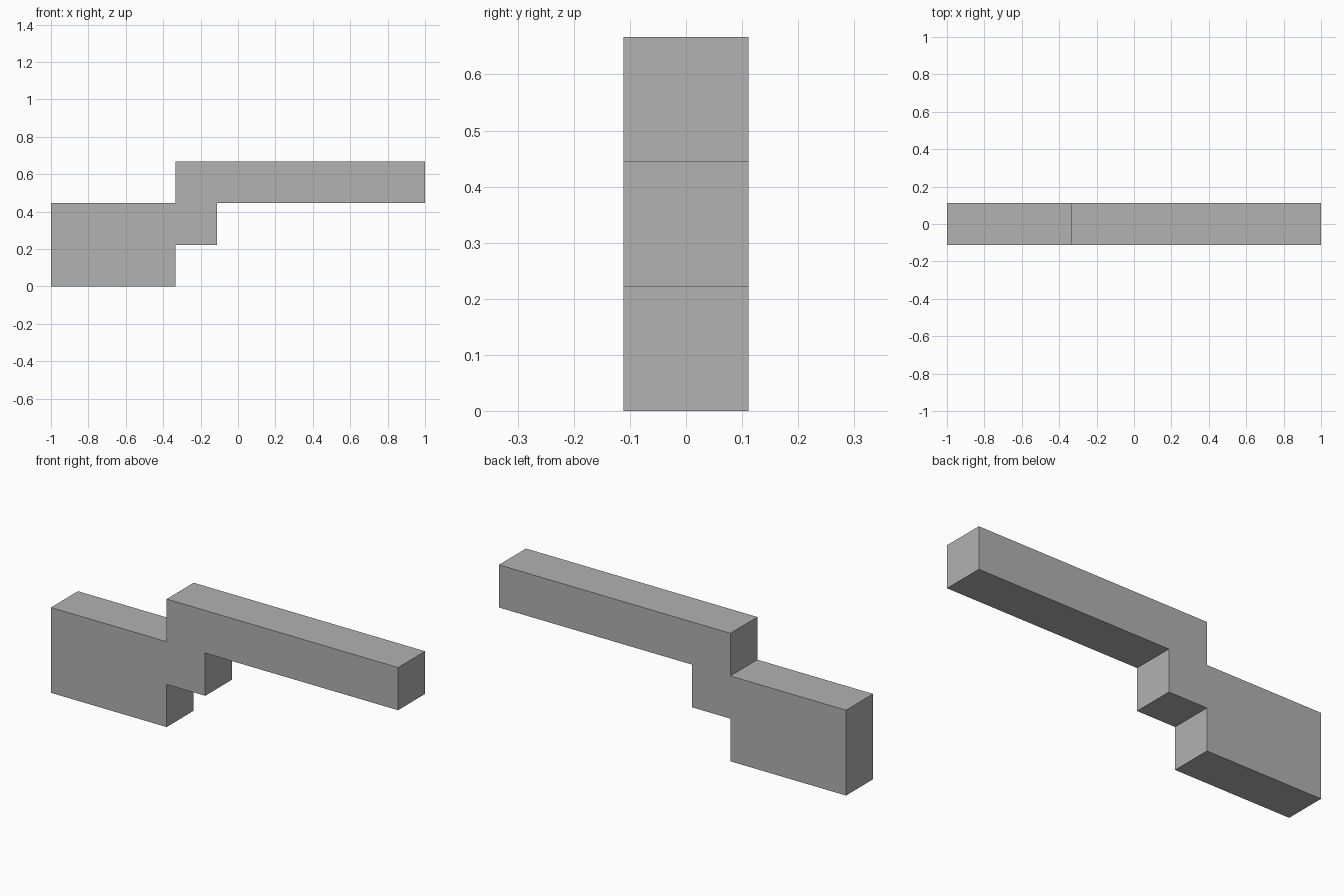
import bpy
import bmesh

cube = bpy.data.objects.get("Cube")
if cube:
    bpy.data.objects.remove(cube, do_unlink=True)

UNIT = 2 / 9  # the stepped outline sits on a regular grid of this size

# Plain grey material
grey = bpy.data.materials.new("grey")
grey.use_nodes = True
colour = (0.445, 0.445, 0.445, 1)
grey.diffuse_color = colour
grey.node_tree.nodes["Principled BSDF"].inputs["Base Color"].default_value = colour

# Stepped side outline in grid units: block, notch, long arm
outline = [(0, 0), (3, 0), (3, 1), (4, 1), (4, 2),
           (9, 2), (9, 3), (3, 3), (3, 2), (0, 2)]

# Extrude the outline through the thickness
bm = bmesh.new()
front = bm.faces.new([bm.verts.new((x * UNIT - 1, -UNIT / 2, z * UNIT))
                      for x, z in outline])
extruded = bmesh.ops.extrude_face_region(bm, geom=[front], use_keep_orig=True)
back_verts = [g for g in extruded["geom"] if isinstance(g, bmesh.types.BMVert)]
bmesh.ops.translate(bm, verts=back_verts, vec=(0, UNIT, 0))
bmesh.ops.recalc_face_normals(bm, faces=bm.faces)

mesh = bpy.data.meshes.new("stepped_bar")
bm.to_mesh(mesh)
bm.free()
mesh.materials.append(grey)
bar = bpy.data.objects.new("stepped_bar", mesh)
bpy.context.collection.objects.link(bar)
